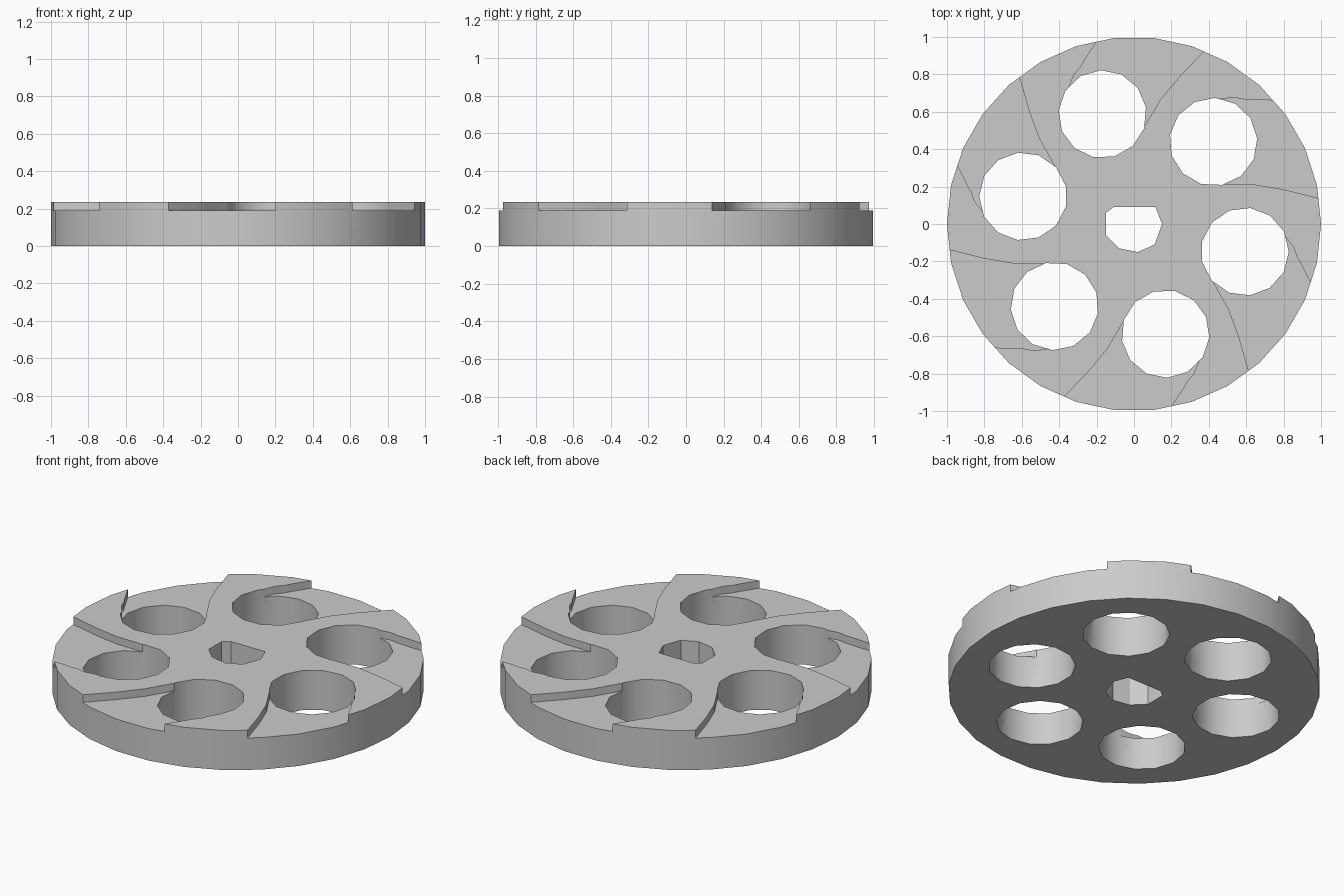
import bpy
import bmesh
from math import radians, cos, sin
from mathutils import Matrix, Vector

if "Cube" in bpy.data.objects:
    bpy.data.objects.remove(bpy.data.objects["Cube"])

HEIGHT, GROOVE_FLOOR = 0.235, 0.19
HOLE_ANGLE, HOLE_ORBIT, HOLE_RADIUS = 106, 0.611, 0.235


def ring(sides, radius, centre=(0, 0), start=0):
    """Corner points of a regular polygon."""
    step = 360 / sides
    return [(centre[0] + radius * cos(radians(start + i * step)),
             centre[1] + radius * sin(radians(start + i * step)))
            for i in range(sides)]


def prism(name, outline, bottom, top, turn=0):
    """Extrude a flat outline upward, turned about the axle."""
    bm = bmesh.new()
    face = bm.faces.new([bm.verts.new((x, y, bottom)) for x, y in outline])
    up = bmesh.ops.extrude_face_region(bm, geom=[face])["geom"]
    bmesh.ops.translate(bm, vec=Vector((0, 0, top - bottom)),
                        verts=[v for v in up if isinstance(v, bmesh.types.BMVert)])
    bmesh.ops.recalc_face_normals(bm, faces=bm.faces)
    bm.transform(Matrix.Rotation(radians(turn), 4, "Z"))
    mesh = bpy.data.meshes.new(name)
    bm.to_mesh(mesh)
    bm.free()
    obj = bpy.data.objects.new(name, mesh)
    bpy.context.collection.objects.link(obj)
    return obj


# Disc body
disc = prism("slotted_disc", ring(30, 1), 0, HEIGHT)

# Keyed axle hole with one flat side
axle = [(-0.11, 0.09), (-0.15, 0.06), (-0.15, -0.06), (-0.08, -0.13),
        (0.02, -0.15), (0.11, -0.11), (0.15, 0), (0.115, 0.09)]
cutters = [prism("axle_cutter", axle, -0.1, 0.4)]

# Six round holes, each opening into a flared groove that runs to the rim
centre = (HOLE_ORBIT * cos(radians(HOLE_ANGLE)), HOLE_ORBIT * sin(radians(HOLE_ANGLE)))
hole = ring(13, HOLE_RADIUS, centre, HOLE_ANGLE + 180)
wavy_wall = [(-0.14, 1.1), (-0.2, 0.975), (-0.235, 0.92), (-0.265, 0.875),
             (-0.285, 0.84), (-0.32, 0.8), (-0.35, 0.725), (-0.3, 0.65)]
curved_wall = [(0.0, 0.47), (0.058, 0.525), (0.143, 0.668), (0.24, 0.785),
               (0.37, 0.92), (0.47, 1.02)]
for i in range(6):
    cutters.append(prism("hole_cutter", hole, -0.1, 0.4, i * 60))
    cutters.append(prism("groove_cutter", wavy_wall + curved_wall, GROOVE_FLOOR, 0.4, i * 60))

for cutter in cutters:
    cutter.hide_render = True
    mod = disc.modifiers.new("cut", "BOOLEAN")
    mod.operation = "DIFFERENCE"
    mod.solver = "EXACT"
    mod.object = cutter

# Bake the cuts and drop the cutters
bpy.context.view_layer.update()
cut_mesh = bpy.data.meshes.new_from_object(
    disc.evaluated_get(bpy.context.evaluated_depsgraph_get()))
disc.modifiers.clear()
disc.data = cut_mesh
for cutter in cutters:
    bpy.data.objects.remove(cutter)

# Plain grey
grey = bpy.data.materials.new("plain_grey")
grey.use_nodes = True
colour = (0.6, 0.6, 0.6, 1)
grey.diffuse_color = colour
grey.node_tree.nodes["Principled BSDF"].inputs["Base Color"].default_value = colour
disc.data.materials.clear()
disc.data.materials.append(grey)

# Smooth rim and hole walls, crisp edges
bpy.ops.object.select_all(action="DESELECT")
disc.select_set(True)
bpy.context.view_layer.objects.active = disc
bpy.ops.object.shade_smooth_by_angle(angle=radians(30))
